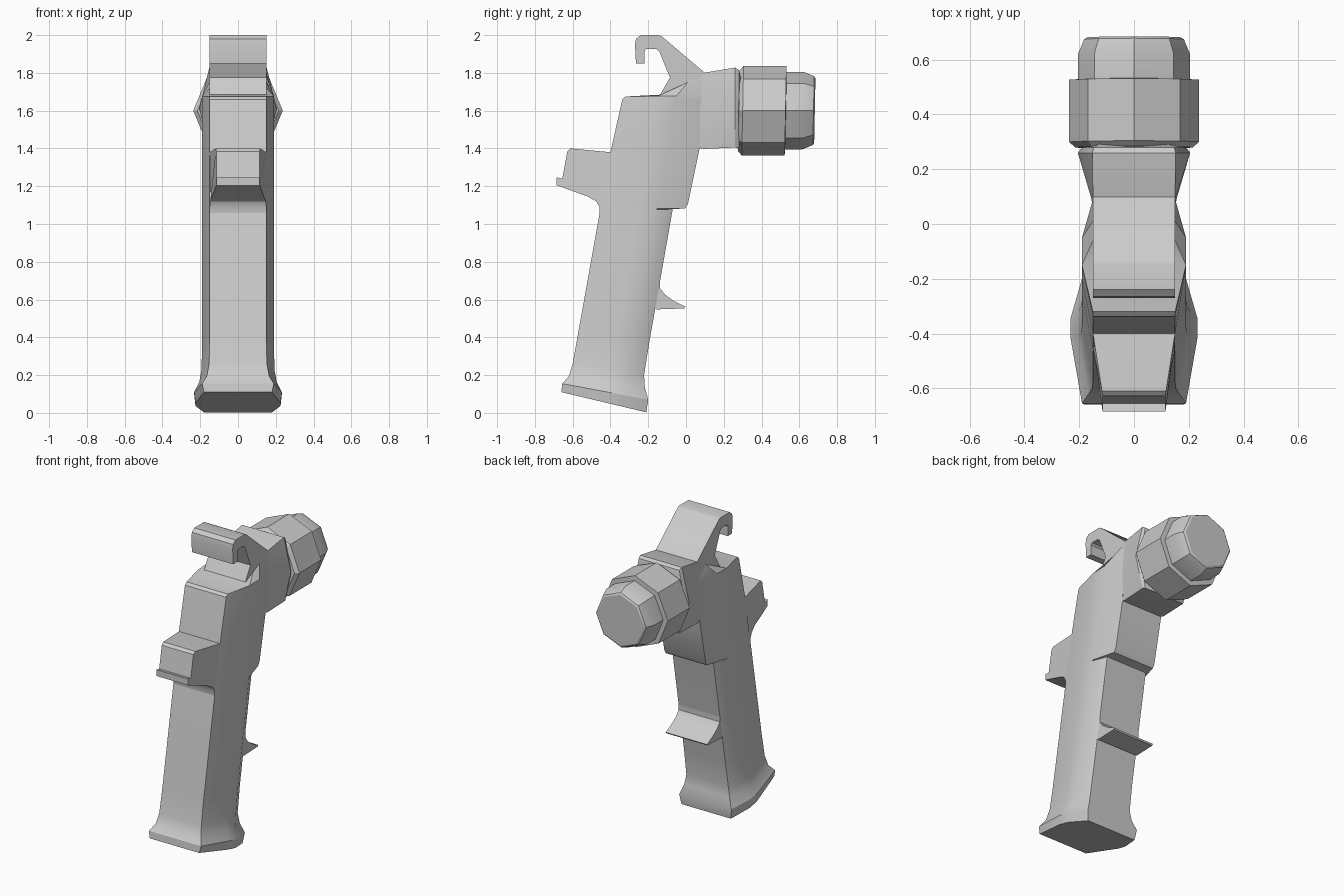
import bpy, bmesh, math

if "Cube" in bpy.data.objects:
    bpy.data.objects.remove(bpy.data.objects["Cube"])


def finish(bm, name, angle):
    bmesh.ops.recalc_face_normals(bm, faces=bm.faces)
    mesh = bpy.data.meshes.new(name)
    bm.to_mesh(mesh)
    bm.free()
    ob = bpy.data.objects.new(name, mesh)
    bpy.context.collection.objects.link(ob)
    bpy.ops.object.select_all(action='DESELECT')
    ob.select_set(True)
    bpy.context.view_layer.objects.active = ob
    bpy.ops.object.shade_smooth_by_angle(angle=math.radians(angle))
    return ob


def loft(name, rings, angle=30):
    """Skin a list of equal-length closed rings and cap both ends."""
    bm = bmesh.new()
    rows = [[bm.verts.new(p) for p in ring] for ring in rings]
    n = len(rows[0])
    for a, b in zip(rows, rows[1:]):
        for i in range(n):
            j = (i + 1) % n
            bm.faces.new((a[i], a[j], b[j], b[i]))
    bm.faces.new(rows[0])
    bm.faces.new(rows[-1])
    return finish(bm, name, angle)


def prism(name, outline, width, angle=30):
    """Side outline (y, z) spanning x; width(y) gives the half width."""
    return loft(name, [[(s * width(y), y, z) for y, z in outline] for s in (-1, 1)], angle)


def mirrored(half):
    return half + [(-x, y, z) for x, y, z in reversed(half)]


def grip_ring(f, b, offsets, edge, mid):
    """Section with narrow front and back faces and a wider ridge between."""
    def z_at(y):
        return f[1] + (b[1] - f[1]) * (y - f[0]) / (b[0] - f[0])
    half = [(edge, *f)]
    half += [(mid, f[0] + o, z_at(f[0] + o)) for o in offsets]
    half += [(edge, *b)]
    return mirrored(half)


# Handle and upper body: front point, back point, ridge offsets, half widths
handle_rows = [
    ((-.66, .11), (-.21, .003), (.24, .31), .18, .225),
    ((-.655, .155), (-.20, .07), (.24, .31), .19, .232),
    ((-.62, .195), (-.218, .135), (.21, .30), .165, .205),
    ((-.60, .26), (-.222, .20), (.20, .30), .153, .193),
    ((-.575, .40), (-.195, .37), (.20, .30), .15, .19),
    ((-.457, 1.06), (-.07, 1.08), (.20, .30), .15, .19),
    ((-.453, 1.08), (-.005, 1.082), (.20, .30), .15, .19),
    ((-.449, 1.10), (.01, 1.105), (.20, .30), .15, .19),
    ((-.40, 1.38), (.07, 1.39), (.20, .30), .15, .19),
    ((-.337, 1.66), (.09, 1.66), (.18, .28), .15, .19),
    ((-.32, 1.675), (.09, 1.68), (.17, .27), .15, .19),
    ((-.13, 1.685), (.095, 1.79), (.07, .14), .149, .15),
]
loft("handle", [grip_ring(*r) for r in handle_rows])

# Hanging hook on top
prism("top_hook", [
    (.10, 1.80), (-.13, 1.995), (-.145, 2.0), (-.24, 2.0), (-.265, 1.98), (-.27, 1.95),
    (-.265, 1.85), (-.22, 1.85), (-.22, 1.915), (-.21, 1.927), (-.16, 1.927),
    (-.142, 1.915), (-.085, 1.775), (-.14, 1.68), (-.05, 1.64), (.09, 1.66),
], lambda y: .15)


# Front lug, tapering towards its tip lip
def lug_width(y):
    t = min(1, max(0, (-.46 - y) / .16))
    return .15 - .035 * t


prism("front_lug", [
    (-.36, 1.375), (-.40, 1.38), (-.61, 1.40), (-.628, 1.385), (-.655, 1.24), (-.685, 1.247),
    (-.685, 1.205), (-.52, 1.145), (-.475, 1.12), (-.458, 1.09), (-.457, 1.05), (-.40, 1.06),
], lug_width)

# Finger rest spur on the back
prism("finger_spur", [
    (-.20, .55), (-.168, .56), (-.155, .548), (-.01, .553), (-.003, .562), (-.06, .59),
    (-.11, .625), (-.137, .66), (-.138, .70), (-.132, .73), (-.18, .73),
], lambda y: .15)


# Neck flaring out to the nut: y, top z, bottom z, edge and ridge half widths
def neck_ring(y, top, low, edge, mid):
    return mirrored([(edge, y, top), (mid, y, 1.61), (edge, y, low)])


loft("neck", [neck_ring(*r) for r in (
    (.0, 1.77, 1.43, .14, .145), (.09, 1.80, 1.397, .15, .155),
    (.26, 1.828, 1.405, .152, .205), (.28, 1.815, 1.40, .147, .19),
    (.295, 1.76, 1.45, .12, .17))])


# Octagonal rings around the nozzle axis, leaning slightly
def octagon(y, r):
    pts = [(r * math.sin(k * math.pi / 4), r * math.cos(k * math.pi / 4)) for k in range(8)]
    return [(x, y + .02 * z, 1.6 + z) for x, z in pts]


loft("coupling_nut", [octagon(*r) for r in (
    (.275, .18), (.28, .215), (.30, .237), (.527, .237), (.53, .19))])
loft("end_cap", [octagon(*r) for r in (
    (.50, .205), (.62, .205), (.675, .182), (.682, .17))])
